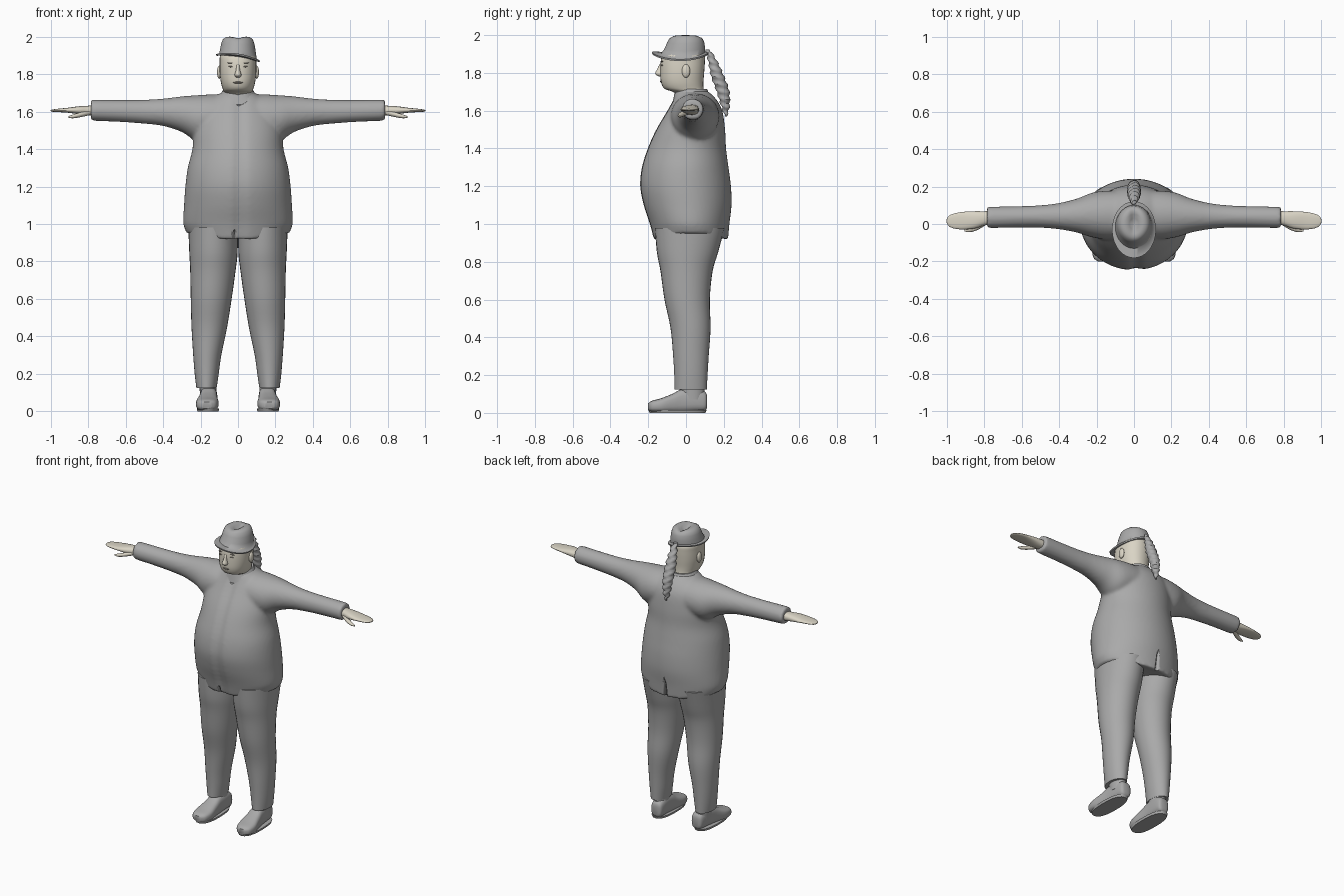
import bpy, bmesh, math
from mathutils import Vector


def material(name, rgb):
    m = bpy.data.materials.new(name)
    m.diffuse_color = (*rgb, 1)
    return m


CLOTH = material("grey cloth", (0.40, 0.40, 0.40))
SKIN = material("pale skin", (0.70, 0.66, 0.56))
FEATURE = material("face shadow", (0.30, 0.27, 0.23))


def dense(rows, k):
    """Smoothly interpolate between cross-sections."""
    out = []
    for i in range(len(rows) - 1):
        p = [rows[max(i - 1, 0)], rows[i], rows[i + 1], rows[min(i + 2, len(rows) - 1)]]
        for s in range(k):
            t = s / k
            out.append([0.5 * (2 * b + (c - a) * t + (2 * a - 5 * b + 4 * c - d) * t * t
                               + (3 * b - a - 3 * c + d) * t ** 3) for a, b, c, d in zip(*p)])
    return out + [rows[-1]]


def loft(name, axis, rows, mat, n=32, k=4, power=1.0, warp=None, angle=45):
    """Closed skin through ellipses: (position, centre a, centre b, radius a, radius b)."""
    bm = bmesh.new()
    rings = []
    for t, a, b, ra, rb in dense(rows, k):
        ring = []
        for j in range(n):
            w = 2 * math.pi * j / n
            c, s = math.cos(w), math.sin(w)
            u = a + ra * math.copysign(abs(c) ** power, c)
            v = b + rb * math.copysign(abs(s) ** power, s)
            co = Vector({"x": (t, u, v), "y": (u, t, v), "z": (u, v, t)}[axis])
            ring.append(bm.verts.new(warp(co) if warp else co))
        rings.append(ring)
    for r, q in zip(rings, rings[1:]):
        for j in range(n):
            bm.faces.new((r[j], r[(j + 1) % n], q[(j + 1) % n], q[j]))
    bm.faces.new(rings[0])
    bm.faces.new(rings[-1])
    return finish(name, bm, mat, angle)


def finish(name, bm, mat, angle=45):
    bmesh.ops.recalc_face_normals(bm, faces=bm.faces)
    me = bpy.data.meshes.new(name)
    bm.to_mesh(me)
    bm.free()
    me.shade_smooth()
    me.set_sharp_from_angle(angle=math.radians(angle))
    me.materials.append(mat)
    ob = bpy.data.objects.new(name, me)
    bpy.context.collection.objects.link(ob)
    return ob


def ball(name, loc, size, mat):
    bm = bmesh.new()
    bmesh.ops.create_uvsphere(bm, u_segments=16, v_segments=10, radius=1)
    bmesh.ops.scale(bm, vec=size, verts=bm.verts)
    bmesh.ops.translate(bm, vec=loc, verts=bm.verts)
    return finish(name, bm, mat)


# Jacket: round torso, wavy hem and a shallow front closing
def torso_warp(p):
    if p.z < 1.0:
        p.z += (1.0 - p.z) * 0.45 * (abs(p.x) / 0.28) ** 2
    if p.y < 0 and p.z < 1.66:
        p.y += 0.014 * math.exp(-((p.x - 0.01) / 0.025) ** 2)
    return p


jacket = loft("jacket", "z", [
    (0.915, 0, 0.025, 0.275, 0.198), (1.0, 0, 0.018, 0.292, 0.212), (1.1, 0, 0.007, 0.288, 0.234),
    (1.2, 0, -0.004, 0.281, 0.242), (1.3, 0, -0.006, 0.268, 0.231), (1.4, 0, 0.003, 0.243, 0.209),
    (1.5, 0, 0.023, 0.235, 0.184), (1.6, 0, 0.045, 0.21, 0.147), (1.66, 0, 0.045, 0.16, 0.115),
    (1.705, 0, 0.03, 0.08, 0.085)], CLOTH, n=64, warp=torso_warp)

# Sleeves: one skin running cuff to cuff through the shoulders
half = [(0.785, 0.035, 1.607, 0.052, 0.05), (0.77, 0.035, 1.607, 0.057, 0.056),
        (0.62, 0.038, 1.603, 0.057, 0.059), (0.5, 0.04, 1.599, 0.06, 0.064),
        (0.4, 0.042, 1.596, 0.07, 0.073), (0.3, 0.045, 1.586, 0.092, 0.095),
        (0.22, 0.048, 1.565, 0.12, 0.122), (0.12, 0.048, 1.57, 0.13, 0.122)]
sleeves = loft("sleeves", "x", half + [(-r[0], *r[1:]) for r in half[::-1]], CLOTH, n=40)

# Fuse torso and sleeves into one soft coat
bm = bmesh.new()
bm.from_mesh(jacket.data)
bm.from_mesh(sleeves.data)
bm.to_mesh(jacket.data)
bm.free()
bpy.data.objects.remove(sleeves)
rm = jacket.modifiers.new("fuse", "REMESH")
rm.mode, rm.voxel_size, rm.use_smooth_shade = "VOXEL", 0.011, True
sm = jacket.modifiers.new("soften", "SMOOTH")
sm.factor, sm.iterations = 0.5, 5


# Hem notch in front and vent behind
def wedge(name, x, y, top, width):
    bm = bmesh.new()
    bmesh.ops.create_cone(bm, cap_ends=True, segments=4, radius1=width, radius2=0.003, depth=top - 0.86)
    bmesh.ops.translate(bm, vec=(x, y, (top + 0.86) / 2), verts=bm.verts)
    ob = finish(name, bm, CLOTH)
    ob.hide_render = True
    ob.hide_viewport = True
    cut = jacket.modifiers.new(name, "BOOLEAN")
    cut.operation, cut.object = "DIFFERENCE", ob


wedge("front_notch_cutter", -0.02, -0.175, 0.975, 0.04)
wedge("back_vent_cutter", 0.0, 0.23, 1.07, 0.035)


# Collar, dipping at the throat
def collar_warp(p):
    p.z -= 0.03 * max(0, -p.y / 0.07) * math.exp(-(p.x / 0.04) ** 2)
    return p


loft("collar", "z", [(1.66, 0, 0.03, 0.12, 0.105), (1.69, 0, 0.027, 0.095, 0.094),
                     (1.715, 0, 0.025, 0.08, 0.086), (1.712, 0, 0.025, 0.07, 0.076)],
     CLOTH, k=2, warp=collar_warp)

# Head and face
loft("head", "z", [
    (1.64, 0, 0.03, 0.065, 0.07), (1.695, 0, 0.018, 0.074, 0.08), (1.715, 0, -0.01, 0.08, 0.103),
    (1.75, 0, -0.02, 0.09, 0.112), (1.80, 0, -0.02, 0.097, 0.116), (1.86, 0, -0.017, 0.098, 0.117),
    (1.90, 0, -0.012, 0.094, 0.11), (1.93, 0, -0.01, 0.06, 0.08)], SKIN, power=0.92)
loft("nose", "z", [(1.85, 0, -0.13, 0.008, 0.008), (1.82, 0, -0.135, 0.011, 0.018),
                   (1.795, 0, -0.137, 0.018, 0.026), (1.782, 0, -0.133, 0.01, 0.012)], SKIN, n=16)
ball("lips", (0, -0.128, 1.755), (0.027, 0.009, 0.006), FEATURE)
for side, tag in ((1, "left"), (-1, "right")):
    ball("ear_" + tag, (side * 0.1, 0.0, 1.81), (0.012, 0.022, 0.035), SKIN)
    ball("eye_" + tag, (side * 0.038, -0.126, 1.84), (0.014, 0.006, 0.004), FEATURE)
    ball("brow_" + tag, (side * 0.04, -0.126, 1.86), (0.02, 0.006, 0.003), FEATURE)


# Hat: tilted curled brim and creased crown
def hat_warp(p):
    low = min(1, max(0, (2.0 - p.z) / 0.11))
    p.z += low * (-0.15 * p.x + 0.9 * (p.y + 0.03) ** 2)
    if p.z > 1.975:
        p.z -= 0.028 * math.exp(-(p.x / 0.022) ** 2 - ((p.y - 0.01) / 0.06) ** 2)
    return p


loft("hat", "z", [
    (1.885, 0, -0.01, 0.09, 0.105), (1.88, 0, -0.03, 0.115, 0.148), (1.889, 0, -0.03, 0.117, 0.151),
    (1.896, 0, -0.015, 0.1, 0.115), (1.925, 0, -0.006, 0.095, 0.107), (1.96, 0, -0.002, 0.089, 0.098),
    (1.985, 0, 0.0, 0.08, 0.087), (1.997, 0, 0.0, 0.064, 0.07), (2.0, 0, 0.0, 0.045, 0.052),
    (2.0, 0, 0.0, 0.025, 0.03), (2.0, 0, 0.0, 0.006, 0.008)], CLOTH, n=48, k=1, warp=hat_warp, angle=60)


# Ponytail with twisted ridges
def braid(p):
    p.x += 0.004 * math.sin(p.z * 160)
    p.y += 0.004 * math.sin(p.z * 160 + p.x * 60)
    return p


loft("ponytail", "z", [
    (1.925, 0, 0.115, 0.012, 0.01), (1.86, 0, 0.142, 0.026, 0.024), (1.78, 0, 0.168, 0.034, 0.034),
    (1.70, 0, 0.196, 0.031, 0.033), (1.62, 0, 0.209, 0.02, 0.021), (1.57, 0, 0.211, 0.004, 0.005)],
     CLOTH, n=16, k=8, warp=braid)

# Limbs, mirrored left and right
for s, tag in ((1, "left"), (-1, "right")):
    loft("trouser_leg_" + tag, "z", [
        (0.125, s * 0.168, 0.025, 0.054, 0.085), (0.2, s * 0.167, 0.026, 0.064, 0.088),
        (0.3, s * 0.164, 0.026, 0.075, 0.094), (0.45, s * 0.153, 0.024, 0.095, 0.106),
        (0.6, s * 0.143, 0.006, 0.109, 0.12), (0.75, s * 0.134, 0.003, 0.121, 0.138),
        (0.85, s * 0.131, 0.008, 0.129, 0.162), (0.98, s * 0.133, 0.02, 0.132, 0.185)], CLOTH)
    loft("shoe_" + tag, "y", [
        (0.112, s * 0.152, 0.06, 0.022, 0.03), (0.1, s * 0.152, 0.062, 0.038, 0.05),
        (0.05, s * 0.154, 0.07, 0.044, 0.062), (-0.02, s * 0.157, 0.065, 0.046, 0.062),
        (-0.07, s * 0.16, 0.052, 0.052, 0.05), (-0.13, s * 0.164, 0.04, 0.06, 0.038),
        (-0.18, s * 0.166, 0.035, 0.05, 0.029), (-0.2, s * 0.167, 0.033, 0.025, 0.018)],
         CLOTH, n=24, power=0.7)
    loft("shoe_sole_" + tag, "z", [
        (0.0, s * 0.16, -0.045, 0.056, 0.148), (0.015, s * 0.16, -0.045, 0.06, 0.154)],
         CLOTH, n=24, k=1, power=0.8)
    loft("ankle_" + tag, "z", [(0.07, s * 0.157, 0.035, 0.045, 0.06), (0.16, s * 0.162, 0.03, 0.045, 0.07)],
         CLOTH, n=20, k=1)
    # Flat open hand with the thumb forward and down
    loft("hand_" + tag, "x", [
        (s * 0.75, 0.035, 1.605, 0.035, 0.028), (s * 0.80, 0.03, 1.605, 0.038, 0.026),
        (s * 0.85, 0.022, 1.607, 0.046, 0.021), (s * 0.91, 0.018, 1.607, 0.047, 0.013),
        (s * 0.96, 0.016, 1.606, 0.04, 0.009), (s * 0.99, 0.016, 1.605, 0.026, 0.006),
        (s * 1.0, 0.016, 1.605, 0.008, 0.003)], SKIN, n=20, power=0.85)
    loft("thumb_" + tag, "x", [
        (s * 0.79, 0.01, 1.595, 0.016, 0.014), (s * 0.84, -0.018, 1.583, 0.016, 0.013),
        (s * 0.88, -0.032, 1.574, 0.012, 0.01), (s * 0.905, -0.035, 1.571, 0.004, 0.004)],
         SKIN, n=12)
